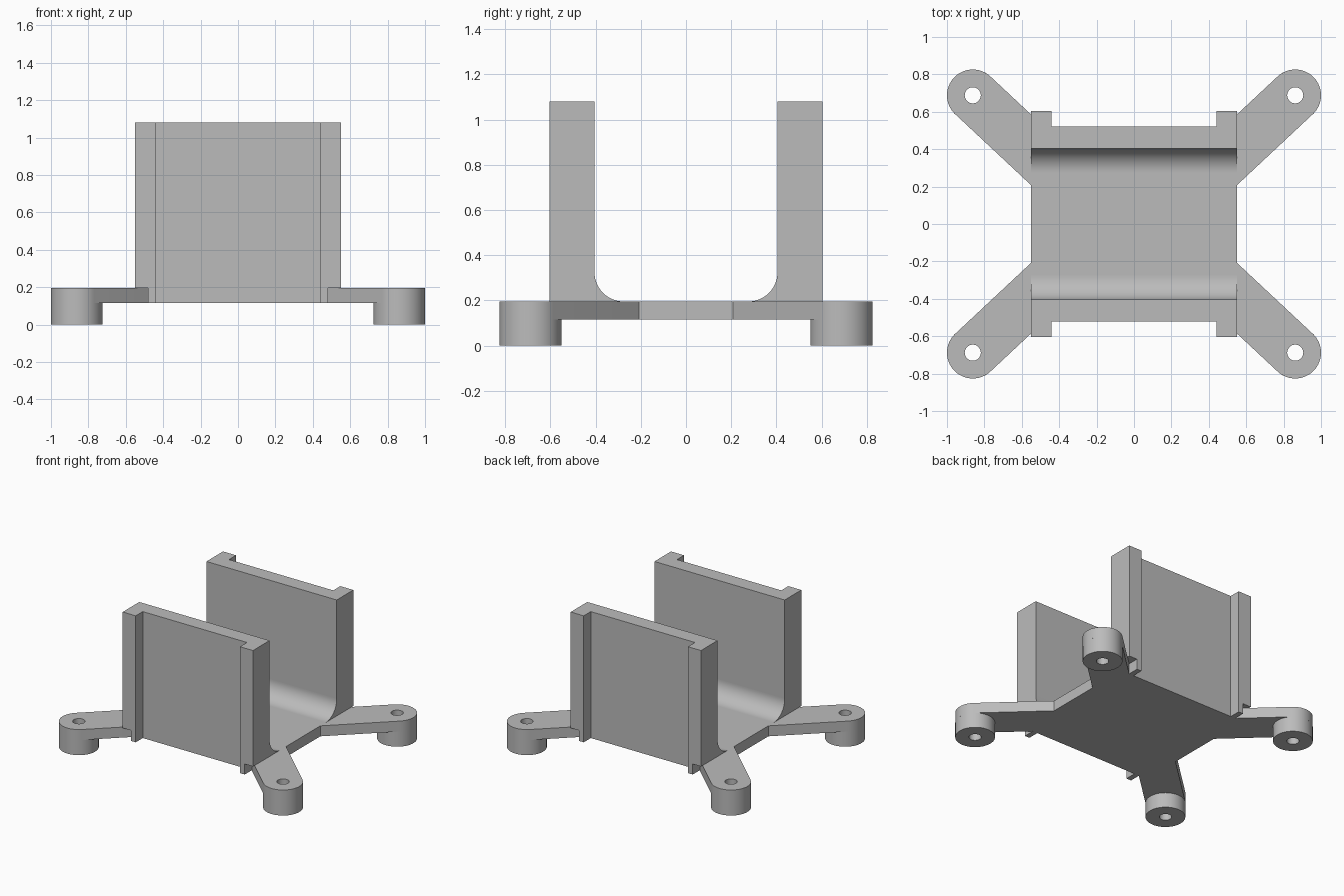
import bpy
import bmesh
from math import atan, cos, sin, tan, pi, radians
from mathutils import Vector

cube = bpy.data.objects.get("Cube")
if cube:
    bpy.data.objects.remove(cube, do_unlink=True)

grey = bpy.data.materials.new("plain grey")
grey.use_nodes = True
colour = (0.5, 0.5, 0.5, 1)
grey.diffuse_color = colour
grey.node_tree.nodes["Principled BSDF"].inputs["Base Color"].default_value = colour

HALF_X, WALL_OUT, WALL_IN, RIB_OUT = 0.55, 0.52, 0.405, 0.605
PLATE_LOW, PLATE_TOP, WALL_TOP = 0.115, 0.195, 1.08
FOOT_X, FOOT_Y, FOOT_R, HOLE_R = 0.862, 0.688, 0.138, 0.043
RIB_IN, TAB_OUT, FILLET = 0.44, 0.483, 0.13
SLOPE = 0.935
QUADRANTS = [(1, 1), (-1, 1), (-1, -1), (1, -1)]


def prism(name, outlines, start, end, axis="z"):
    """Extrude flat outlines along z, or (y, z) outlines along x."""
    bm = bmesh.new()
    for outline in outlines:
        verts = [bm.verts.new((a, b, start) if axis == "z" else (start, a, b))
                 for a, b in outline]
        face = bm.faces.new(verts)
        step = Vector((0, 0, end - start) if axis == "z" else (end - start, 0, 0))
        top = bmesh.ops.extrude_face_region(bm, geom=[face], use_keep_orig=True)
        moved = [v for v in top["geom"] if isinstance(v, bmesh.types.BMVert)]
        bmesh.ops.translate(bm, verts=moved, vec=step)
    bmesh.ops.recalc_face_normals(bm, faces=bm.faces)
    mesh = bpy.data.meshes.new(name)
    bm.to_mesh(mesh)
    bm.free()
    mesh.materials.append(grey)
    obj = bpy.data.objects.new(name, mesh)
    bpy.context.collection.objects.link(obj)
    return obj


def arc(cx, cy, r, a0, a1, n):
    return [(cx + r * cos(a0 + (a1 - a0) * i / n),
             cy + r * sin(a0 + (a1 - a0) * i / n)) for i in range(n + 1)]


def flipped(outline, sx, sy):
    """Mirror an outline, keeping its winding direction."""
    pts = [(sx * x, sy * y) for x, y in outline]
    return pts if sx * sy > 0 else pts[::-1]


def activate(obj):
    bpy.ops.object.select_all(action="DESELECT")
    obj.select_set(True)
    bpy.context.view_layer.objects.active = obj


# Base plate with four round-ended arms in one outline
angle = atan(SLOPE)
tip = arc(FOOT_X, FOOT_Y, FOOT_R, angle - pi / 2, angle + pi / 2, 32)
(ix, iy), (ox, oy) = tip[0], tip[-1]
inner = (HALF_X, iy - (ix - HALF_X) * SLOPE)
outer = (ox - (oy - WALL_OUT) / SLOPE, WALL_OUT)
arm = [inner] + tip + [outer]
outline = [p for sx, sy in QUADRANTS for p in flipped(arm, sx, sy)]
plate = prism("base_plate", [outline], PLATE_LOW, PLATE_TOP)

# Round feet below the arm tips
circle = arc(FOOT_X, FOOT_Y, FOOT_R, 0, 2 * pi, 64)[:-1]
feet = prism("feet", [flipped(circle, sx, sy) for sx, sy in QUADRANTS], 0, PLATE_LOW)

# Screw holes through arms and feet
hole = arc(FOOT_X, FOOT_Y, HOLE_R, 0, 2 * pi, 32)[:-1]
cutter = prism("hole_cutter", [flipped(hole, sx, sy) for sx, sy in QUADRANTS], -0.1, 0.4)
cutter.hide_render = True
for part in (plate, feet):
    activate(part)
    mod = part.modifiers.new("screw_holes", "BOOLEAN")
    mod.operation = "DIFFERENCE"
    mod.solver = "EXACT"
    mod.object = cutter
    bpy.ops.object.modifier_apply(modifier=mod.name)
bpy.data.objects.remove(cutter, do_unlink=True)

# Upright walls with end ribs, their lower tabs and the inner fillets
half = [(HALF_X, WALL_IN), (HALF_X, RIB_OUT), (RIB_IN, RIB_OUT), (RIB_IN, WALL_OUT)]
wall = half + flipped(half, -1, 1)
tab = [(RIB_IN, WALL_OUT), (outer[0], WALL_OUT), (outer[0], RIB_OUT), (RIB_IN, RIB_OUT)]
curve = arc(WALL_IN - FILLET, PLATE_TOP + FILLET, FILLET, -pi / 2, 0, 24)
fillet = curve + [(WALL_IN, PLATE_TOP)]
parts = [plate, feet]
for side, sy in (("back", 1), ("front", -1)):
    parts.append(prism(side + "_wall", [flipped(wall, 1, sy)], PLATE_TOP, WALL_TOP))
    parts.append(prism(side + "_rib_tabs", [flipped(tab, sx, sy) for sx in (1, -1)],
                       PLATE_LOW, PLATE_TOP))
    parts.append(prism(side + "_fillet", [[(sy * y, z) for y, z in fillet]],
                       -HALF_X, HALF_X, axis="x"))

for part in parts:
    activate(part)
    bpy.ops.object.shade_smooth_by_angle(angle=radians(30))
